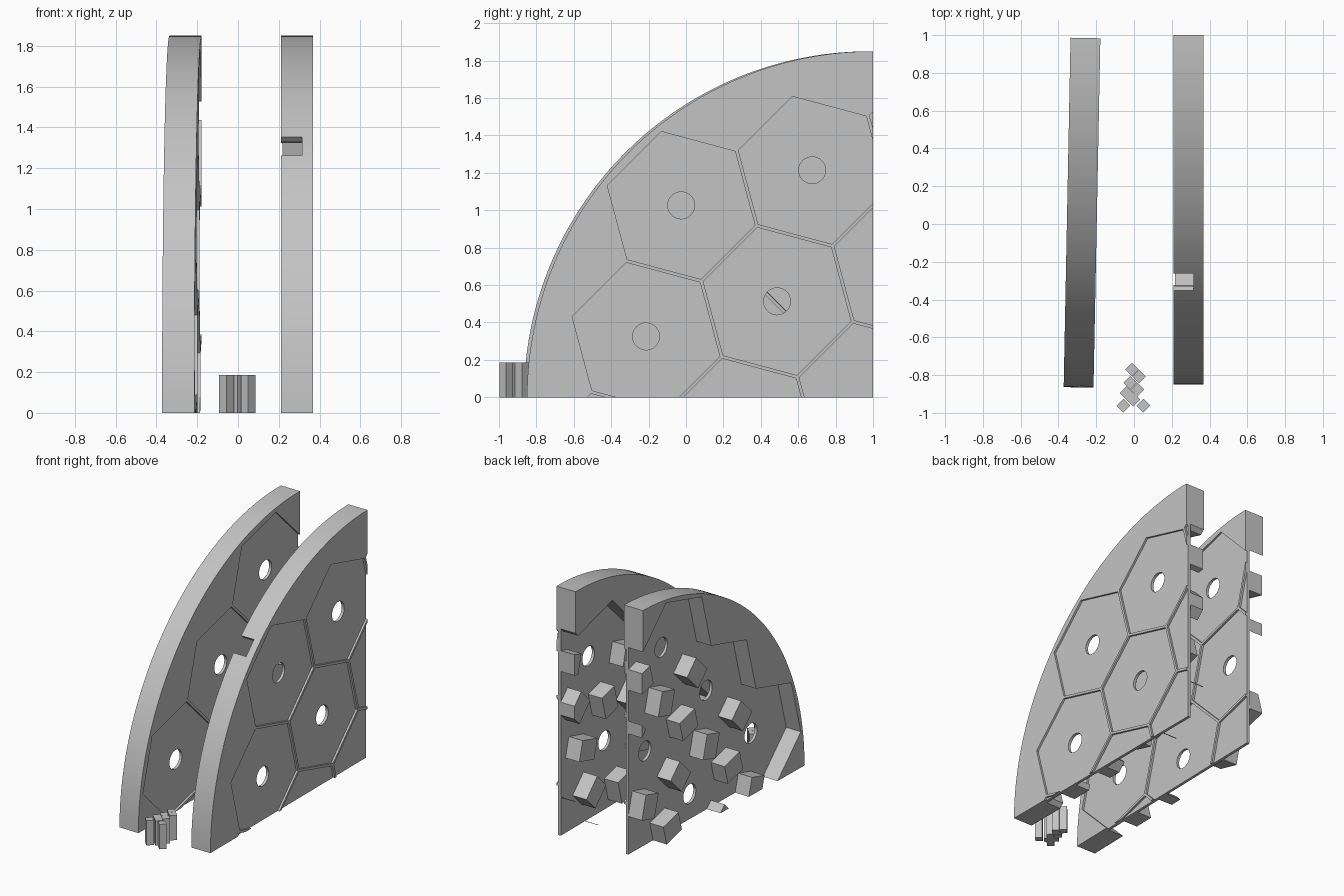
import bpy, bmesh, math
from mathutils import Vector

if "Cube" in bpy.data.objects:
    bpy.data.objects.remove(bpy.data.objects["Cube"])

RADIUS, THICK, PITCH = 1.85, 0.158, 0.7255
SKIN_FRONT, SKIN_BACK = -0.015, -0.036   # recessed tile skin
HOLE = 0.072

grey = bpy.data.materials.new("light_grey")
grey.diffuse_color = (0.55, 0.55, 0.55, 1)
grey.use_nodes = True
grey.node_tree.nodes["Principled BSDF"].inputs["Base Color"].default_value = grey.diffuse_color


def polar(r, deg):
    return Vector((r * math.cos(math.radians(deg)), r * math.sin(math.radians(deg))))


def ngon(c, r, n, start):
    return [c + polar(r, start + 360 * k / n) for k in range(n)]


def box2d(c, deg, length, width):
    u, v = polar(length / 2, deg), polar(width / 2, deg + 90)
    return [c + u + v, c - u + v, c - u - v, c + u - v]


def clip(poly):
    """Keep the part of a convex outline inside the quarter a >= 0, z >= 0."""
    for ax in (0, 1):
        out = []
        for i, q in enumerate(poly):
            p = poly[i - 1]
            if (p[ax] >= 0) != (q[ax] >= 0):
                out.append(p.lerp(q, p[ax] / (p[ax] - q[ax])))
            if q[ax] >= 0:
                out.append(q)
        poly = out
    return poly


def add_prism(bm, poly, x0, x1):
    """Extrude an outline (distance from the straight edge, height) along x."""
    lo = [bm.verts.new((x0, -p.x, p.y)) for p in poly]
    hi = [bm.verts.new((x1, -p.x, p.y)) for p in poly]
    bm.faces.new(lo)
    bm.faces.new(hi[::-1])
    for i in range(len(poly)):
        bm.faces.new((lo[i - 1], hi[i - 1], hi[i], lo[i]))


def make(name, prisms):
    bm = bmesh.new()
    for p in prisms:
        add_prism(bm, *p)
    bmesh.ops.recalc_face_normals(bm, faces=bm.faces)
    me = bpy.data.meshes.new(name)
    bm.to_mesh(me)
    bm.free()
    me.materials.append(grey)
    ob = bpy.data.objects.new(name, me)
    bpy.context.collection.objects.link(ob)
    return ob


def cut(ob, prisms):
    """Subtract each prism in turn, then bake the result."""
    cutters = []
    for p in prisms:
        c = make("cutter", [p])
        c.hide_render = True
        m = ob.modifiers.new("cut", 'BOOLEAN')
        m.operation, m.solver, m.object = 'DIFFERENCE', 'EXACT', c
        cutters.append(c)
    dg = bpy.context.evaluated_depsgraph_get()
    me = bpy.data.meshes.new_from_object(ob.evaluated_get(dg))
    ob.modifiers.clear()
    ob.data = me
    for c in cutters:
        bpy.data.objects.remove(c)
    for f in me.polygons:
        f.use_smooth = True
    me.set_sharp_from_angle(angle=math.radians(20))


def panel(name, turn, location, spin, notch):
    v1, v2 = polar(PITCH, turn), polar(PITCH, turn + 60)
    centres = [v1 * i + v2 * j for i in range(-4, 5) for j in range(-4, 5)]
    centres = [c for c in centres if c.length < 1.5
               and len(clip(ngon(c, 0.408, 6, turn + 30))) > 2]

    # quarter disc with recessed hexagon tiles, thin ridges and round holes
    disc = [Vector((0, 0))] + [polar(RADIUS, 90 * k / 48) for k in range(49)]
    plate = make(name + "_plate", [(disc, -THICK, 0)])
    cuts = [(ngon(c, 0.4205, 6, turn + 30), -THICK - 0.05, SKIN_BACK) for c in centres]
    cuts += [(ngon(c, 0.4085, 6, turn + 30), SKIN_FRONT, 0.05) for c in centres]
    cuts += [(ngon(c, HOLE, 32, 3), -0.1, 0.06) for c in centres
             if min(c) > HOLE]
    if notch:
        cuts.append((box2d(polar(1.83, 45), 45, 0.16, 0.13), -THICK - 0.06, -0.053))
    cut(plate, cuts)

    # joining blocks behind the middle of every shared tile edge
    blocks = []
    for i, a in enumerate(centres):
        for b in centres[:i]:
            d = b - a
            if d.length < PITCH * 1.1:
                ang = math.degrees(math.atan2(d.y, d.x))
                poly = clip(box2d((a + b) / 2, ang, 0.18, 0.15))
                if len(poly) > 2:
                    blocks.append((poly, -THICK + 0.008, SKIN_BACK + 0.006))
    joints = make(name + "_joint_blocks", blocks)
    for ob in (plate, joints):
        ob.location = location
        ob.rotation_euler.z = spin


panel("right_panel", 45, (0.368, 1.0, 0), 0, True)
panel("left_panel", 15, (-0.178, 0.983, 0), -0.0197, False)

# loose connector key: upright square bars touching at their corners
bars = [(-0.01, -0.77), (0.027, -0.807), (-0.02, -0.84), (0.018, -0.877),
        (-0.04, -0.895), (-0.003, -0.93), (-0.056, -0.962), (0.05, -0.962)]
key = make("connector_key", [(ngon(Vector((x, y)), 0.036, 4, 0), 0, 0.185)
                             for x, y in bars])
for v in key.data.vertices:   # stand the bars upright
    x, y, z = v.co
    v.co = (-y, z, x)
key.data.flip_normals()
bm = bmesh.new()
bm.from_mesh(key.data)
bmesh.ops.recalc_face_normals(bm, faces=bm.faces)
bm.to_mesh(key.data)
bm.free()
